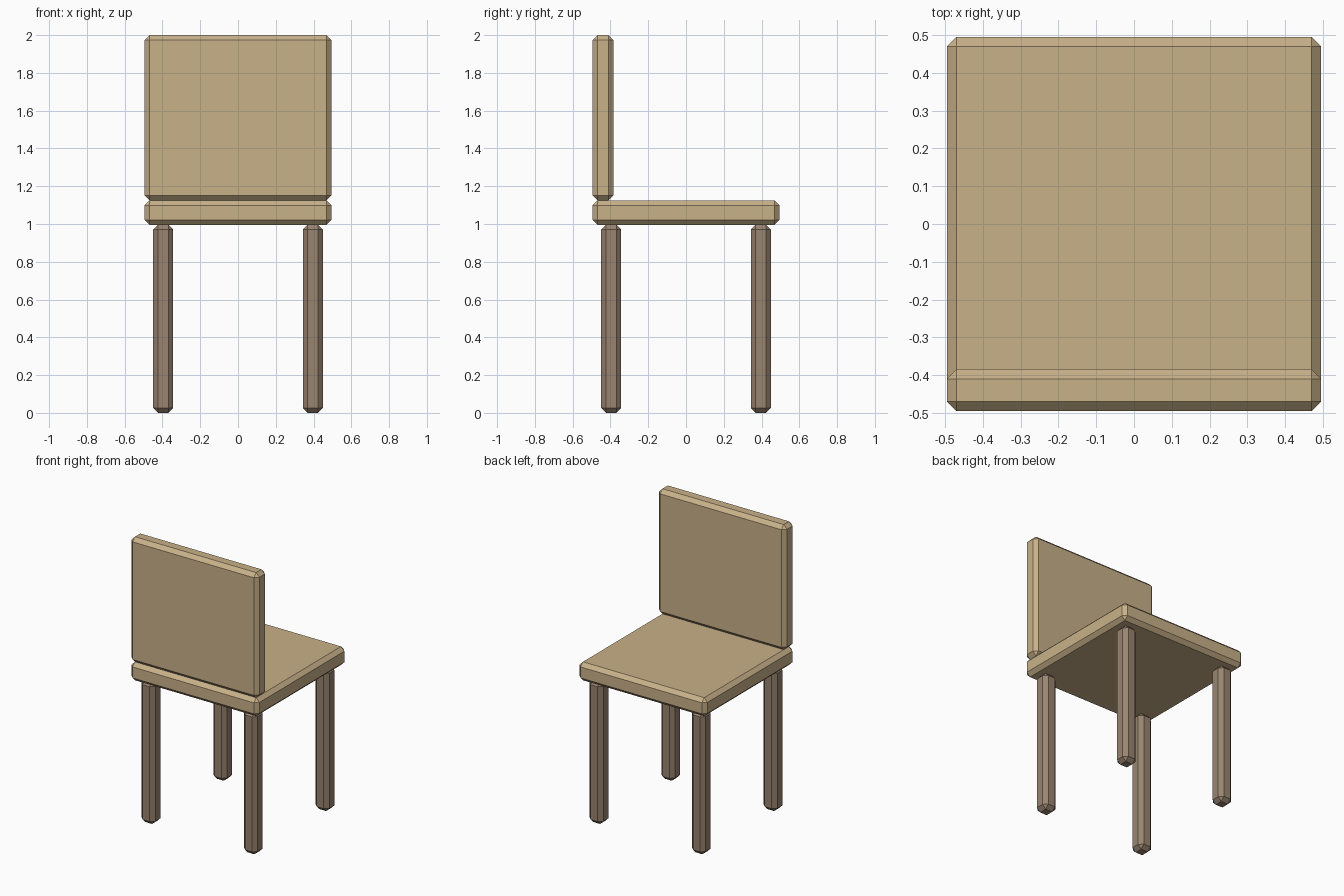
import bpy
import bmesh
from mathutils import Vector

if "Cube" in bpy.data.objects:
    bpy.data.objects.remove(bpy.data.objects["Cube"])

BEVEL = 0.026


def material(name, color):
    mat = bpy.data.materials.new(name)
    mat.diffuse_color = (*color, 1)
    mat.use_nodes = True
    mat.node_tree.nodes["Principled BSDF"].inputs["Base Color"].default_value = mat.diffuse_color
    return mat


light_wood = material("light_wood", (0.58, 0.44, 0.25))
dark_wood = material("dark_wood", (0.32, 0.23, 0.16))


def chamfered_box(name, low, high, mat):
    """Flat-shaded box between two corners with single-segment chamfers."""
    low, high = Vector(low), Vector(high)
    size = high - low
    bm = bmesh.new()
    bmesh.ops.create_cube(bm, size=1)
    bmesh.ops.scale(bm, vec=size, verts=bm.verts)
    bmesh.ops.bevel(bm, geom=bm.edges[:], offset=BEVEL, segments=1,
                    profile=0.5, affect='EDGES')
    mesh = bpy.data.meshes.new(name)
    bm.to_mesh(mesh)
    bm.free()
    mesh.materials.append(mat)
    obj = bpy.data.objects.new(name, mesh)
    obj.location = (low + high) / 2
    bpy.context.collection.objects.link(obj)
    return obj


# Seat and backrest panel
chamfered_box("seat", (-0.495, -0.495, 0.996), (0.495, 0.495, 1.125), light_wood)
chamfered_box("backrest", (-0.495, -0.495, 1.125), (0.495, -0.384, 2.0), light_wood)

# Four legs, plus the two posts enclosed in the backrest
LEG, HALF = 0.396, 0.053
for side, sx in (("left", -1), ("right", 1)):
    x = sx * LEG
    for end, sy in (("front", -1), ("back", 1)):
        y = sy * LEG
        chamfered_box(f"{end}_{side}_leg", (x - HALF, y - HALF, 0),
                      (x + HALF, y + HALF, 0.996), dark_wood)
    chamfered_box(f"{side}_backrest_post", (x - HALF, -0.493, 1.127),
                  (x + HALF, -0.386, 1.998), dark_wood)
